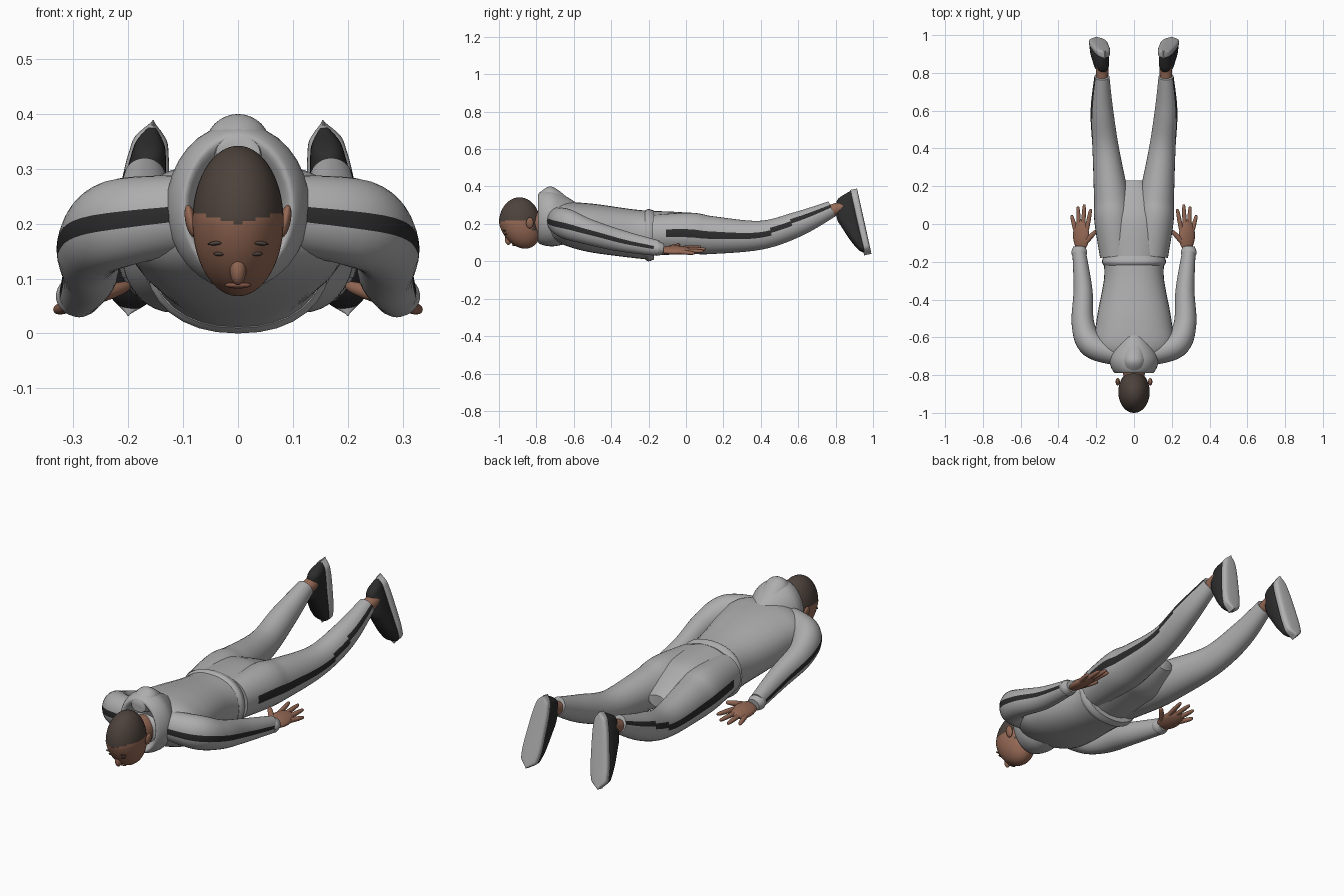
import bpy, bmesh, math
from mathutils import Vector, Matrix

cube = bpy.data.objects.get("Cube")
if cube:
    bpy.data.objects.remove(cube, do_unlink=True)


def material(name, red, green, blue):
    mat = bpy.data.materials.new(name)
    mat.use_nodes = True
    mat.diffuse_color = (red, green, blue, 1)
    shader = next(node for node in mat.node_tree.nodes if node.type == 'BSDF_PRINCIPLED')
    shader.inputs["Base Color"].default_value = mat.diffuse_color
    return mat


CLOTH = material("grey cloth", .42, .42, .42)
BLACK = material("black fabric", .025, .025, .025)
SKIN = material("skin", .3, .14, .09)
LIPS = material("lips", .22, .09, .06)
HAIR = material("short hair", .075, .055, .045)
RUBBER = material("shoe rubber", .45, .45, .45)

SEGMENTS = 32
STEPS = 7
UP = Vector((0, 0, 1))
BACK = Vector((0, 1, 0))


def finish(name, bm, materials, mirror=False):
    """Turn a bmesh into a smooth object, mirrored across x if it is one of a pair."""
    bmesh.ops.recalc_face_normals(bm, faces=bm.faces)
    mesh = bpy.data.meshes.new(name)
    bm.to_mesh(mesh)
    bm.free()
    for mat in materials:
        mesh.materials.append(mat)
    part = bpy.data.objects.new(name, mesh)
    bpy.context.collection.objects.link(part)
    bpy.ops.object.select_all(action='DESELECT')
    part.select_set(True)
    bpy.context.view_layer.objects.active = part
    bpy.ops.object.shade_smooth_by_angle(angle=math.radians(55))
    if mirror:
        part.modifiers.new("Mirror", 'MIRROR')


def spline(stations):
    """Smooth run through stations of (x, y, z, half width, half height)."""
    padded = [stations[0], *stations, stations[-1]]
    rows = []
    for before, start, end, after in zip(padded, padded[1:], padded[2:], padded[3:]):
        for step in range(STEPS):
            t = step / STEPS
            rows.append([q + (r - p) * t / 2 + (p - 2.5 * q + 2 * r - s / 2) * t ** 2
                         + (1.5 * (q - r) + (s - p) / 2) * t ** 3
                         for p, q, r, s in zip(before, start, end, after)])
    return rows + [stations[-1]]


def loft(name, stations, materials, hint=UP, axis=None, mirror=False, rule=None, power=1):
    """Skin oval rings; rule(centre, segment) chooses the material of a face."""
    rows = spline(stations)
    bm = bmesh.new()
    rings = []
    for row, behind, ahead in zip(rows, rows[:1] + rows, rows[1:] + rows[-1:]):
        tangent = (axis or Vector(ahead[:3]) - Vector(behind[:3])).normalized()
        side = tangent.cross(hint).normalized()
        top = side.cross(tangent)
        ring = []
        for segment in range(SEGMENTS):
            angle = math.tau * segment / SEGMENTS
            across, rise = (math.copysign(abs(v) ** power, v)
                            for v in (math.cos(angle), math.sin(angle)))
            ring.append(bm.verts.new(Vector(row[:3]) + side * across * max(row[3], .002)
                                     + top * rise * max(row[4], .002)))
        rings.append(ring)
    for lower, upper in zip(rings, rings[1:]):
        for segment in range(-SEGMENTS // 2, SEGMENTS // 2):
            face = bm.faces.new((lower[segment], lower[segment + 1],
                                 upper[segment + 1], upper[segment]))
            if rule:
                face.material_index = int(rule(face.calc_center_median(), segment))
    bm.faces.new(rings[0])
    bm.faces.new(rings[-1])
    finish(name, bm, materials, mirror)


def trunk(name, rows, **options):
    """Central cloth part from upright rings of (y, z, half width, half height)."""
    loft(name, [(0, *row) for row in rows], [CLOTH], axis=BACK, **options)


def limb(name, rows, materials, aspect=1, **options):
    """Pair of limbs from stations of (x, y, z, radius)."""
    loft(name, [(*row, row[-1] * aspect) for row in rows], materials, mirror=True, **options)


def ball(name, centre, size, mat, mirror=False, tilt=0):
    bm = bmesh.new()
    place = (Matrix.Translation(centre) @ Matrix.Rotation(tilt, 4, 'Y')
             @ Matrix.Diagonal((*size, 1)))
    bmesh.ops.create_uvsphere(bm, u_segments=24, v_segments=16, radius=1, matrix=place)
    finish(name, bm, [mat], mirror)


# Head, with the jaw drawn back and hair above the hairline
bm = bmesh.new()
bmesh.ops.create_uvsphere(bm, u_segments=64, v_segments=64, radius=1)
for vert in bm.verts:
    x, y, z = vert.co
    vert.co = (x * .083, y * .11 + max(0, -z) * .03 - .89, z * .137 + .205)
for face in bm.faces:
    spot = face.calc_center_median()
    nape = spot.y > -.82
    face.material_index = int(spot.z > (.165 if nape else .2 + abs(spot.x) / 4))
finish("head", bm, [SKIN, HAIR])
ball("nose", (0, -.95, .118), (.015, .018, .03), SKIN)
ball("mouth", (0, -.92, .088), (.024, .01, .006), LIPS)
ball("ears", (.086, -.835, .205), (.01, .02, .03), SKIN, mirror=True, tilt=.2)
ball("eyebrows", (.036, -.97, .165), (.02, .009, .004), HAIR, mirror=True, tilt=.1)
ball("eyes", (.033, -.962, .145), (.012, .008, .004), HAIR, mirror=True)
ball("neck", (0, -.76, .2), (.06, .12, .07), SKIN)

# Hooded top
trunk("hoodie_body", [(-.76, .2, .06, .06), (-.66, .2, .2, .11), (-.52, .18, .2, .13),
                      (-.3, .15, .16, .13), (-.2, .14, .16, .13)], power=.9)
trunk("hoodie_hem", [(-.22, .14, .16, .13), (-.2, .14, .17, .14), (-.17, .14, .16, .13)],
      power=.9)
trunk("hood_collar", [(-.74, .22, .07, .08), (-.79, .23, .1, .13),
                      (-.71, .23, .13, .15), (-.58, .21, .07, .1)])
trunk("hood_peak", [(-.79, .33, .04, .03), (-.72, .34, .06, .06), (-.62, .3, .04, .03)])

# Sleeves with a stripe along the outside
limb("sleeves", [(.08, -.69, .22, .06), (.22, -.64, .2, .07), (.27, -.53, .16, .06),
                 (.27, -.35, .11, .05), (.29, -.15, .07, .036)], [CLOTH, BLACK], aspect=1.15,
     rule=lambda spot, segment: segment in (-1, 0) and spot.x > .1 and spot.y < -.18)
limb("cuffs", [(.29, -.17, .07, .036), (.29, -.15, .068, .042), (.29, -.12, .065, .032)],
     [CLOTH], aspect=.9)

# Hands, tipped so the thumbs sit higher
TIP = .34


def digit(name, start, end, radius):
    rows = []
    for along, taper in ((0, 1), (.6, .9), (.95, .6), (1, .1)):
        x, y = Vector(start).lerp(Vector(end), along)
        rows.append((x, y, .06 + (.28 - x) * TIP, radius * taper))
    limb(name, rows, [SKIN])


ball("palms", (.28, -.06, .06), (.045, .085, .02), SKIN, mirror=True, tilt=TIP)
for order, name in enumerate(("index", "middle", "ring", "little")):
    fan = order - 1.5
    reach = .105 - .018 * (order - 1.2) ** 2
    digit(name + "_fingers", (.28 + .02 * fan, -.03), (.28 + .034 * fan, reach), .012)
digit("thumbs", (.26, -.1), (.2, -.035), .014)


# Trousers, the stripe climbing a little towards the ankle
def leg_stripe(spot, segment):
    lift = int(spot.y > .45) + int(spot.y > .56)
    return spot.y > -.11 and segment - lift in (-1, 0)


trunk("trouser_seat", [(-.2, .15, .15, .12), (0, .15, .17, .11), (.1, .14, .16, .09),
                       (.23, .14, .05, .03)])
limb("trouser_legs", [(.09, -.17, .15, .09), (.11, .02, .15, .1), (.12, .14, .14, .092),
                      (.15, .4, .14, .07), (.17, .6, .2, .06), (.17, .78, .28, .04)],
     [CLOTH, BLACK], aspect=1.1, rule=leg_stripe)
limb("ankles", [(.17, .74, .26, .032), (.168, .86, .295, .034)], [SKIN])

# Shoes hang toes-down, splayed outward
HEEL = Vector((.155, .895, .385))
ALONG = Vector((.2, .972, .036)) - HEEL
NORMAL = (BACK - BACK.project(ALONG)).normalized()


def shoe_part(name, mat, fit, near, depth, power):
    """Rounded outline widening to the toe; depth(t, rim) runs from near to the instep."""
    rows = []
    for step in range(13):
        t = step / 12
        rim = math.sqrt(1 - abs(2 * t - 1) ** 4)
        thick = max(0, depth(t, rim))
        centre = HEEL + ALONG * t - NORMAL * (near + thick / 2)
        rows.append((*centre, fit * rim * (.038 + .016 * t), thick / 2))
    loft(name, rows, [mat], hint=NORMAL, axis=ALONG, mirror=True, power=power)


shoe_part("shoe_soles", RUBBER, 1, -.02, lambda t, rim: .04, .6)
shoe_part("shoe_uppers", BLACK, .9, 0,
          lambda t, rim: rim * (.12 - .13 * max(0, t - .4)), .85)
